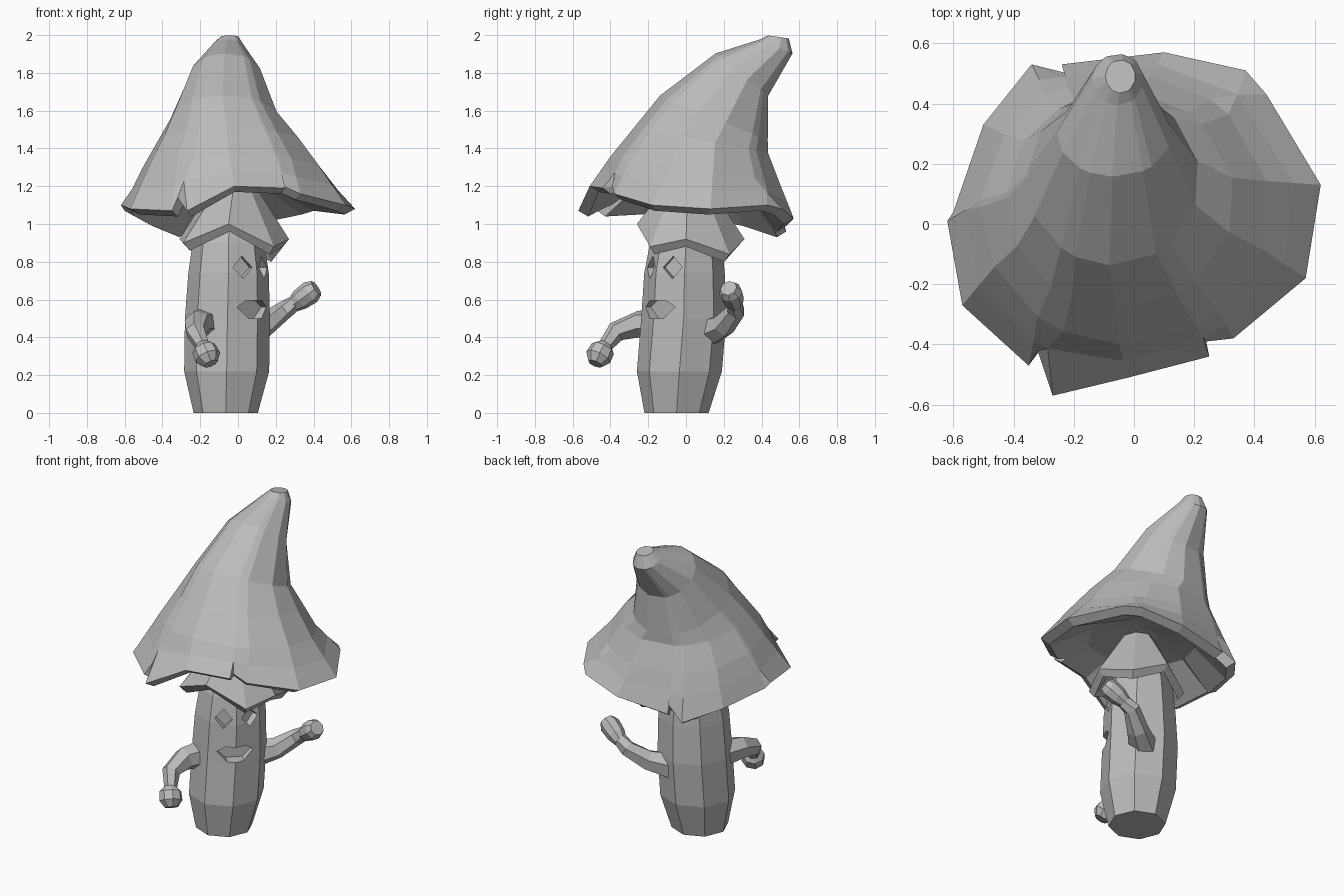
import bpy, bmesh, math
from mathutils import Vector

if "Cube" in bpy.data.objects:
    bpy.data.objects.remove(bpy.data.objects["Cube"])

grey = bpy.data.materials.new("plain_grey")
grey.use_nodes = True
GREY = (0.5, 0.5, 0.5, 1)
grey.diffuse_color = GREY
grey.node_tree.nodes["Principled BSDF"].inputs["Base Color"].default_value = GREY


def loft(name, rings):
    """Skin a list of equal-length point rings, closing both ends."""
    bm = bmesh.new()
    loops = [[bm.verts.new(p) for p in ring] for ring in rings]
    n = len(loops[0])
    for a, b in zip(loops, loops[1:]):
        for i in range(n):
            j = (i + 1) % n
            bm.faces.new((a[i], a[j], b[j], b[i]))
    bm.faces.new(loops[0])
    bm.faces.new(loops[-1])
    bmesh.ops.remove_doubles(bm, verts=bm.verts, dist=0.0005)
    bmesh.ops.recalc_face_normals(bm, faces=bm.faces)
    mesh = bpy.data.meshes.new(name)
    bm.to_mesh(mesh)
    bm.free()
    mesh.materials.append(grey)
    obj = bpy.data.objects.new(name, mesh)
    bpy.context.collection.objects.link(obj)
    return obj


def oval(center, rx, ry, angles, slope=0.0):
    """Ring around z whose height changes along y by the slope."""
    x, y, z = center
    return [(x + rx * math.cos(a), y + ry * math.sin(a), z + slope * ry * math.sin(a))
            for a in angles]


def tube(name, path, radii, sides=6):
    """Tapered limb along a list of points."""
    pts = [Vector(p) for p in path]
    rings = []
    for i, p in enumerate(pts):
        d = (pts[min(i + 1, len(pts) - 1)] - pts[max(i - 1, 0)]).normalized()
        u = d.cross(Vector((0.3, -0.2, 1))).normalized()
        v = d.cross(u)
        rings.append([p + radii[i] * (u * math.cos(t) + v * math.sin(t))
                      for t in (math.tau * k / sides for k in range(sides))])
    return loft(name, rings)


EIGHT = [math.tau * k / 8 for k in range(8)]

# Stalk body
stalk = loft("stalk", [oval(c, r, r, EIGHT) for c, r in [
    ((-0.065, -0.05, 0), 0.17), ((-0.06, -0.035, 0.22), 0.225),
    ((-0.056, -0.012, 0.5), 0.225), ((-0.05, -0.008, 0.74), 0.213),
    ((-0.05, 0, 0.9), 0.19), ((-0.04, 0.02, 1.2), 0.09)]])


# Recessed face features
def carve(angle, z, outline, surface, depth):
    a = math.radians(angle)
    out = Vector((math.cos(a), math.sin(a), 0))
    side = Vector((-math.sin(a), math.cos(a), 0))
    base = Vector((-0.053, -0.01, z))
    rings = [[base + out * d + side * u + Vector((0, 0, v)) for u, v in outline]
             for d in (surface - depth, surface + 0.1)]
    cutter = loft("face_cutter", rings)
    cutter.hide_render = True
    mod = stalk.modifiers.new("carve", 'BOOLEAN')
    mod.object = cutter
    mod.solver = 'EXACT'
    bpy.context.view_layer.objects.active = stalk
    bpy.ops.object.modifier_apply(modifier=mod.name)
    bpy.data.objects.remove(cutter)


diamond = [(-0.055, 0), (0, -0.06), (0.055, 0), (0, 0.06)]
for eye_angle in (-66, -18):
    carve(eye_angle, 0.77, diamond, 0.19, 0.035)
carve(-45, 0.55, [(-0.11, 0.01), (-0.05, -0.05), (0.05, -0.05), (0.11, 0.01),
                  (0.06, 0.045), (-0.06, 0.045)], 0.21, 0.07)

# Ragged collar under the cap
collar_rim = [(0.27, 0, 0.92), (0.2, 0.23, 0.84), (0, 0.31, 0.92), (-0.22, 0.2, 0.85),
              (-0.31, 0, 0.92), (-0.29, -0.19, 0.9), (-0.05, -0.26, 1.0), (0.19, -0.19, 0.88)]
loft("collar", [
    oval((-0.02, 0.01, 1.22), 0.1, 0.1, EIGHT), collar_rim,
    [(x * 0.88, y * 0.88, z - 0.04) for x, y, z in collar_rim],
    oval((-0.03, 0.01, 1.08), 0.13, 0.13, EIGHT)])

# Bent cap with a rim torn into five flaps
flaps = [
    [(-0.27, -0.57, 1.07), (-0.02, -0.51, 1.2), (0.25, -0.44, 1.19)],
    [(0.24, -0.39, 1.2), (0.33, -0.38, 1.16), (0.57, -0.18, 1.1), (0.62, 0.13, 1.08),
     (0.44, 0.43, 1.1)],
    [(0.37, 0.51, 1.08), (0.1, 0.57, 1.03), (-0.24, 0.53, 0.99)],
    [(-0.22, 0.5, 1.04), (-0.34, 0.53, 0.96), (-0.5, 0.33, 1.02), (-0.6, 0.04, 1.07)],
    [(-0.62, 0.01, 1.1), (-0.57, -0.27, 1.08), (-0.35, -0.47, 1.07), (-0.32, -0.42, 1.14)]]
cap_rim = [Vector(p) for flap in flaps for p in flap]
around = [math.atan2(p.y, p.x) for p in cap_rim]
brim_top = oval((-0.03, 0.05, 1.29), 0.48, 0.45, around, -0.15)

# Neighbouring flaps join halfway down the brim, which leaves each tear short
brim_middle = [Vector(a).lerp(b, 0.5) for a, b in zip(brim_top, cap_rim)]
start = 0
for flap in flaps:
    joint = (brim_middle[start - 1] + brim_middle[start]) / 2
    brim_middle[start - 1] = joint
    brim_middle[start] = joint
    start += len(flap)

loft("cap", [
    oval((-0.045, 0.49, 1.99), 0.05, 0.055, around, -0.15),
    oval((-0.053, 0.48, 1.94), 0.085, 0.085, around, -0.45),
    oval((-0.065, 0.297, 1.79), 0.19, 0.14, around, -0.81),
    oval((-0.07, 0.15, 1.56), 0.287, 0.287, around, -0.42),
    oval((-0.045, 0.08, 1.44), 0.38, 0.36, around, -0.18),
    brim_top, brim_middle, cap_rim,
    [(p.x * 0.91, p.y * 0.91, p.z - 0.03) for p in cap_rim],
    oval((-0.03, 0.03, 1.2), 0.32, 0.32, around, -0.1),
    oval((-0.03, 0.03, 1.23), 0.1, 0.1, around)])

# Arms ending in rounded fists
tube("lowered_arm", [(-0.17, -0.12, 0.47), (-0.215, -0.25, 0.47), (-0.225, -0.37, 0.43),
                     (-0.18, -0.44, 0.34)], [0.085, 0.072, 0.055, 0.035])
tube("lowered_fist", [(-0.19, -0.425, 0.37), (-0.18, -0.44, 0.34), (-0.16, -0.465, 0.295),
                      (-0.145, -0.48, 0.26)], [0.03, 0.065, 0.07, 0.04], 8)
tube("raised_arm", [(0.03, 0.12, 0.43), (0.14, 0.2, 0.465), (0.24, 0.265, 0.54),
                    (0.33, 0.25, 0.6)], [0.085, 0.065, 0.05, 0.04])
tube("raised_fist", [(0.29, 0.262, 0.57), (0.33, 0.25, 0.6), (0.385, 0.235, 0.64),
                     (0.415, 0.225, 0.66)], [0.04, 0.057, 0.062, 0.045], 8)
